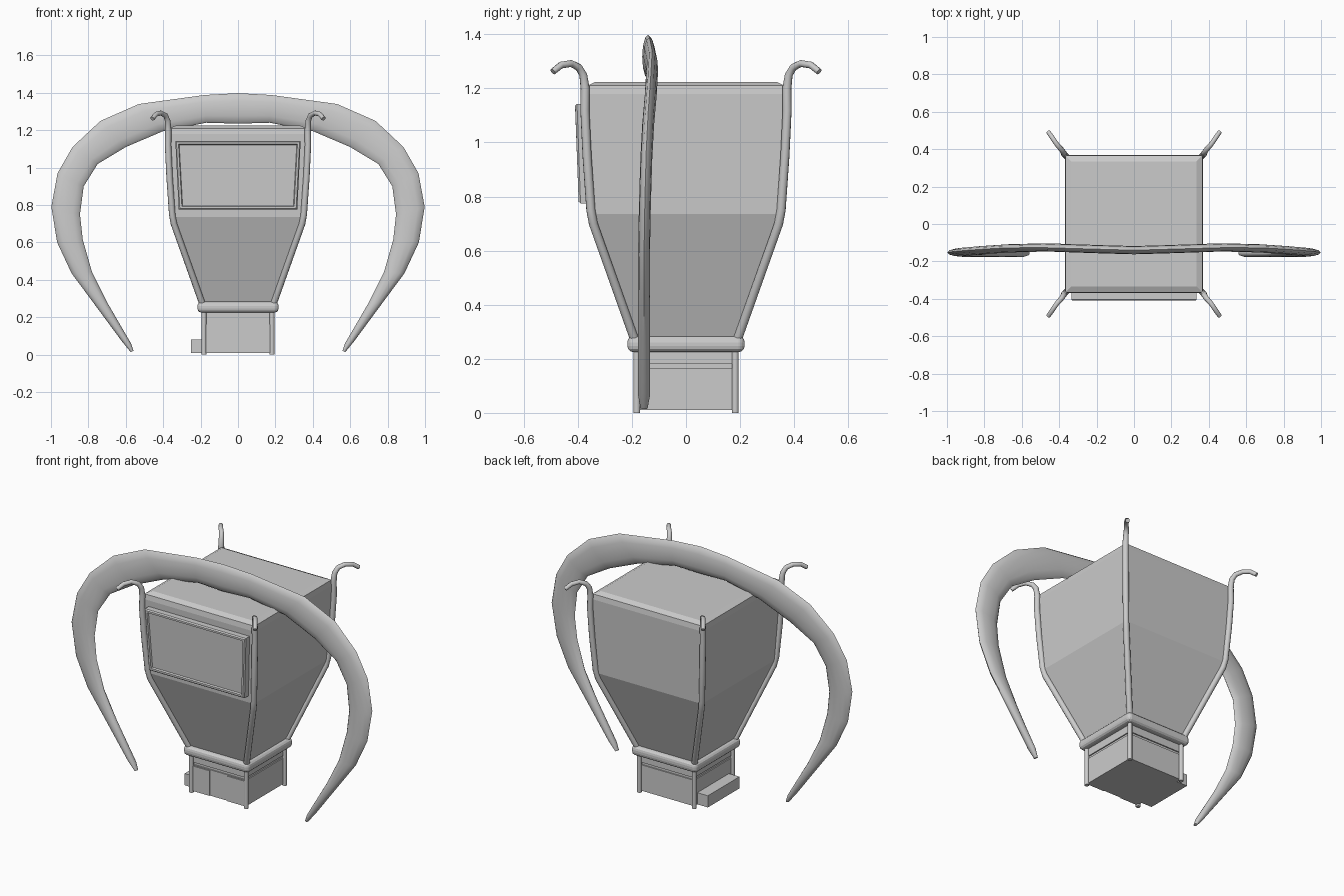
import bpy, bmesh
from math import cos, sin, pi, copysign
from mathutils import Vector

if "Cube" in bpy.data.objects:
    bpy.data.objects.remove(bpy.data.objects["Cube"])


def loft(name, rings, smooth=False):
    """Skin a list of equally sized point rings and cap both ends."""
    bm = bmesh.new()
    vs = [[bm.verts.new(p) for p in r] for r in rings]
    n = len(rings[0])
    for a, b in zip(vs, vs[1:]):
        for i in range(n):
            j = (i + 1) % n
            bm.faces.new((a[i], a[j], b[j], b[i]))
    bm.faces.new(vs[0][::-1])
    bm.faces.new(vs[-1])
    bmesh.ops.recalc_face_normals(bm, faces=bm.faces)
    me = bpy.data.meshes.new(name)
    bm.to_mesh(me)
    bm.free()
    ob = bpy.data.objects.new(name, me)
    bpy.context.collection.objects.link(ob)
    if smooth:
        bpy.ops.object.select_all(action='DESELECT')
        ob.select_set(True)
        bpy.context.view_layer.objects.active = ob
        bpy.ops.object.shade_smooth_by_angle(angle=0.8)
    return ob


def square_loft(name, profile, **kw):
    """Stack of centred squares given as (half width, z)."""
    return loft(name, [[(-h, -h, z), (h, -h, z), (h, h, z), (-h, h, z)] for h, z in profile], **kw)


def box(name, x0, x1, y0, y1, z0, z1):
    return loft(name, [[(x0, y0, z), (x1, y0, z), (x1, y1, z), (x0, y1, z)] for z in (z0, z1)])


def tube(name, pts, radii, sides=10):
    """Round tube swept along a path."""
    pts = [Vector(p) for p in pts]
    rings, u = [], None
    for i, p in enumerate(pts):
        t = (pts[min(i + 1, len(pts) - 1)] - pts[max(i - 1, 0)]).normalized()
        u = Vector((1, 0, 0)) if u is None else u
        u = (u - t * u.dot(t)).normalized()
        v = t.cross(u)
        rings.append([p + radii[i] * (u * cos(2 * pi * k / sides) + v * sin(2 * pi * k / sides))
                      for k in range(sides)])
    return loft(name, rings, smooth=True)


# Flared cabinet body with chamfered lid
square_loft("cabinet_body", [(0.185, 0.26), (0.352, 0.735), (0.37, 1.18), (0.365, 1.21), (0.335, 1.224)])

# Base with a groove around its upper part
square_loft("base", [(0.18, 0.01), (0.18, 0.165), (0.173, 0.165), (0.173, 0.18), (0.18, 0.18), (0.18, 0.25)])

# Rounded collar between base and body
collar = square_loft("collar", [(0.217, 0.225), (0.217, 0.283)])
bev = collar.modifiers.new("round", 'BEVEL')
bev.width, bev.segments = 0.022, 3

# Base panels beside the doorway and the side step
for s, side in ((-1, "left"), (1, "right")):
    x0, x1 = sorted((s * 0.06, s * 0.17))
    box("door_panel_" + side, x0, x1, -0.185, -0.17, 0.01, 0.16)
box("side_step", -0.25, -0.17, -0.15, 0.15, 0.01, 0.08)

# Corner posts: short ones on the base, long hooked ones on the body
path = [(0.19, 0.19, 0.27), (0.27, 0.27, 0.495), (0.343, 0.343, 0.70), (0.352, 0.352, 0.75),
        (0.366, 0.366, 0.95), (0.374, 0.374, 1.12), (0.373, 0.373, 1.20), (0.376, 0.38, 1.25),
        (0.387, 0.397, 1.278), (0.412, 0.425, 1.292), (0.437, 0.462, 1.286), (0.458, 0.492, 1.262)]
radii = [0.017] * 7 + [0.015, 0.014, 0.013, 0.013, 0.012]
for sx, lr in ((-1, "left"), (1, "right")):
    for sy, fb in ((-1, "front"), (1, "back")):
        tube(f"corner_post_{fb}_{lr}", [(sx * x, sy * y, z) for x, y, z in path], radii)
        tube(f"base_post_{fb}_{lr}", [(sx * 0.182, sy * 0.182, z) for z in (0.0, 0.25)], [0.013] * 2)


# Tilted front panel with a recessed face
def panel_ring(inset, out):
    ring = []
    for x, z, y in ((-0.317, 0.775, -0.36), (0.317, 0.775, -0.36), (0.335, 1.143, -0.373), (-0.335, 1.143, -0.373)):
        zi = z + (inset if z < 1 else -inset)
        ring.append((x - copysign(inset, x), y - out, zi))
    return ring


loft("front_panel", [panel_ring(i, o) for i, o in
                     ((0, -0.02), (0, 0.03), (0.006, 0.037), (0.017, 0.037), (0.021, 0.027))])

# Big crescent arch: outer x, z / inner x, z / depth centre y
half = [(0.18, 1.388, 0.17, 1.24, -0.135), (0.53, 1.34, 0.40, 1.195, -0.125),
        (0.735, 1.25, 0.60, 1.11, -0.13), (0.885, 1.11, 0.75, 1.02, -0.14),
        (0.965, 0.97, 0.825, 0.90, -0.147), (0.998, 0.79, 0.845, 0.75, -0.152),
        (0.967, 0.60, 0.83, 0.615, -0.155), (0.89, 0.435, 0.78, 0.44, -0.155),
        (0.775, 0.28, 0.70, 0.28, -0.155), (0.62, 0.07, 0.572, 0.06, -0.155),
        (0.574, 0.014, 0.558, 0.02, -0.155)]
mirrored = [(-a, b, -c, d, y) for a, b, c, d, y in reversed(half)]
sections = mirrored + [(0, 1.398, 0, 1.235, -0.14)] + half
rings = []
for i, (ox, oz, ix, iz, y) in enumerate(sections):
    depth = 0.013 if i in (0, len(sections) - 1) else 0.022
    ring = []
    for k in range(12):
        c, s = cos(k * pi / 6), sin(k * pi / 6)
        ring.append(((ox + ix) / 2 + c * (ox - ix) / 2, y + s * depth, (oz + iz) / 2 + c * (oz - iz) / 2))
    rings.append(ring)
loft("arch", rings, smooth=True)
